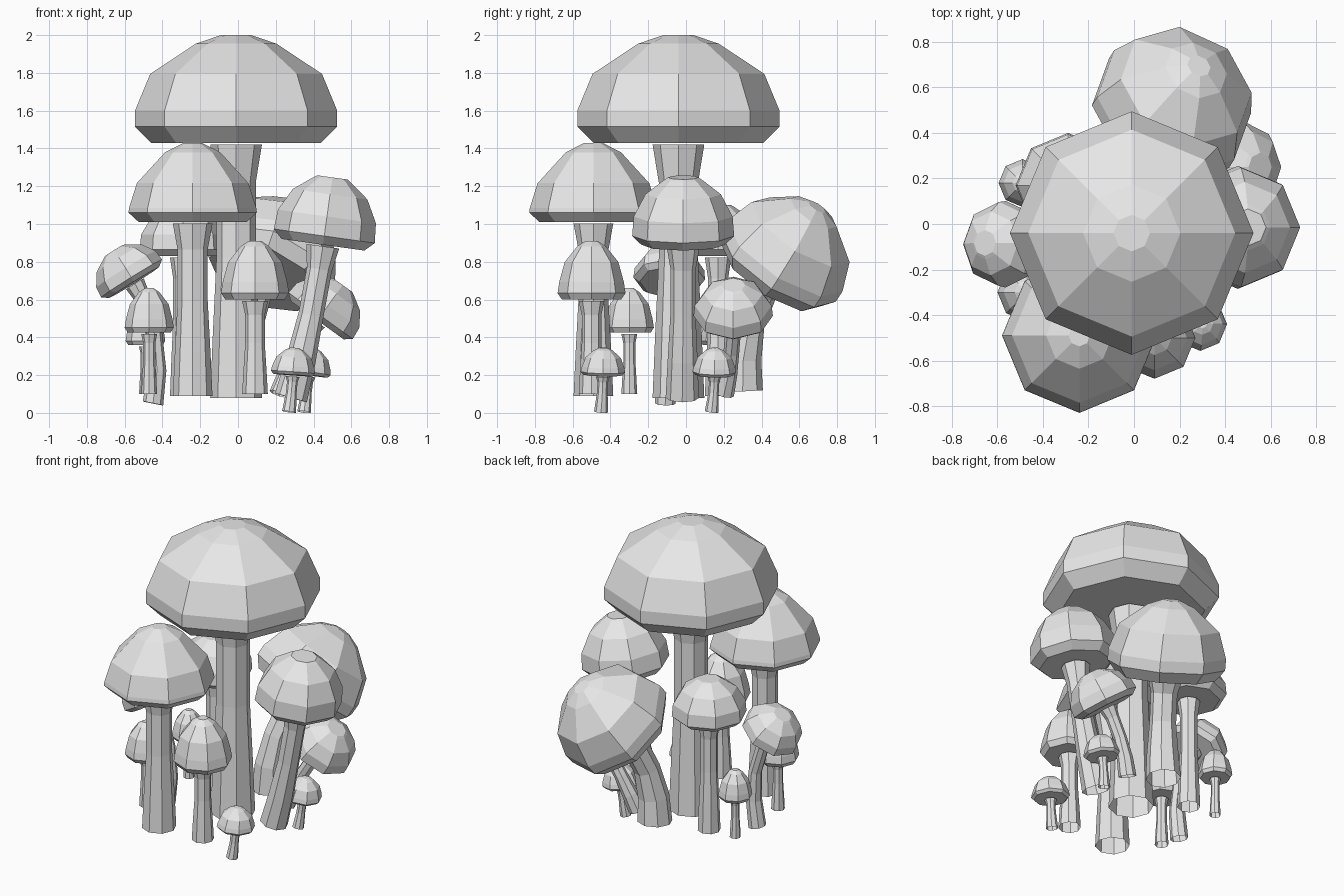
import bpy, bmesh, math
from mathutils import Vector

cube = bpy.data.objects.get("Cube")
if cube:
    bpy.data.objects.remove(cube, do_unlink=True)

SIDES = 8

grey = bpy.data.materials.new("plain grey")
grey.use_nodes = True
grey.diffuse_color = (0.8, 0.8, 0.8, 1)
grey.node_tree.nodes["Principled BSDF"].inputs["Base Color"].default_value = (0.8, 0.8, 0.8, 1)

# Cap profiles: (share of height, share of radius) from underside to crown
WIDE = [(0, .84), (.15, 1), (.30, 1), (.64, .85), (.92, .40), (1, .15)]
CONE = [(0, .84), (.12, 1), (.18, .99), (.49, .87), (.88, .43), (1, .14)]
ROUND = [(0, .82), (.13, 1), (.42, .97), (.75, .74), (.96, .38), (1, .30)]
BELL = [(0, .87), (.11, 1), (.30, .95), (.64, .79), (.91, .42), (1, .18)]

# Stem profile: (share of length, share of radius), flared at both ends
STEM = [(0, 1), (.25, .90), (.55, .76), (.85, .76), (1, 1)]


def ring(bm, centre, axis, radius):
    """Add one ring of vertices square to the axis."""
    turn = Vector((0, 0, 1)).rotation_difference(axis)
    verts = []
    for i in range(SIDES):
        a = math.tau * i / SIDES
        verts.append(bm.verts.new(centre + turn @ Vector((math.cos(a), math.sin(a), 0)) * radius))
    return verts


def bridge(bm, rings):
    for low, high in zip(rings, rings[1:]):
        for i in range(SIDES):
            j = (i + 1) % SIDES
            bm.faces.new((low[i], low[j], high[j], high[i]))


def finish(bm, name):
    mesh = bpy.data.meshes.new(name)
    bm.to_mesh(mesh)
    bm.free()
    mesh.materials.append(grey)
    bpy.context.collection.objects.link(bpy.data.objects.new(name, mesh))


def cap(name, base, axis, radius, height, profile):
    bm = bmesh.new()
    rings = [ring(bm, base + axis * height * h, axis, radius * r) for h, r in profile]
    bridge(bm, rings)
    bm.faces.new(rings[0][::-1])
    bm.faces.new(rings[-1])
    finish(bm, name + "_cap")


def stem(name, foot, top, axis, radius):
    """Open tube along a curve that ends square to the cap."""
    bend = top - axis * (top - foot).length * 0.5
    bm = bmesh.new()
    rings = []
    for t, r in STEM:
        centre = foot * (1 - t) ** 2 + bend * 2 * t * (1 - t) + top * t ** 2
        along = (bend - foot) * (1 - t) + (top - bend) * t
        rings.append(ring(bm, centre, along.normalized(), radius * r))
    bridge(bm, rings)
    finish(bm, name + "_stem")


def mushroom(name, foot, base, lean, radius, height, stem_radius, profile):
    foot, base = Vector(foot), Vector(base)
    axis = Vector((lean[0], lean[1], 1)).normalized()
    cap(name, base, axis, radius, height, profile)
    stem(name, foot, base - axis * 0.008, axis, stem_radius)


# Large mushrooms
mushroom("main", (-.01, -.04, .08), (-.01, -.04, 1.43), (0, 0), .535, .57, .137, WIDE)
mushroom("front_tall", (-.24, -.49, .09), (-.24, -.49, 1.01), (0, 0), .34, .42, .105, CONE)
mushroom("side_leaning", (.28, -.02, .08), (.45, -.015, .89), (.14, 0), .27, .36, .088, ROUND)
mushroom("back_leaning", (.02, .30, .115), (.13, .45, .72), (.42, .66), .36, .47, .107, WIDE)

# Medium mushrooms
mushroom("back_upright", (-.29, .17, .09), (-.29, .17, .83), (0, 0), .23, .27, .07, ROUND)
mushroom("side_drooping", (.22, .20, .10), (.42, .25, .49), (.72, 0), .21, .23, .055, ROUND)
mushroom("far_leaning", (-.45, -.11, .05), (-.55, -.09, .69), (-.62, .04), .19, .20, .055, ROUND)
mushroom("front_middle", (.09, -.50, .10), (.09, -.50, .60), (0, 0), .18, .31, .068, BELL)

# Small mushrooms
mushroom("small_far", (-.47, -.30, .10), (-.47, -.30, .425), (0, 0), .13, .235, .042, BELL)
mushroom("tiny_far", (-.49, .18, .10), (-.49, .18, .36), (0, 0), .105, .19, .034, BELL)
mushroom("tiny_front", (.27, -.45, .005), (.29, -.44, .20), (.07, .02), .118, .145, .037, BELL)
mushroom("tiny_side", (.35, .135, .005), (.375, .15, .20), (.14, .02), .115, .145, .036, BELL)
